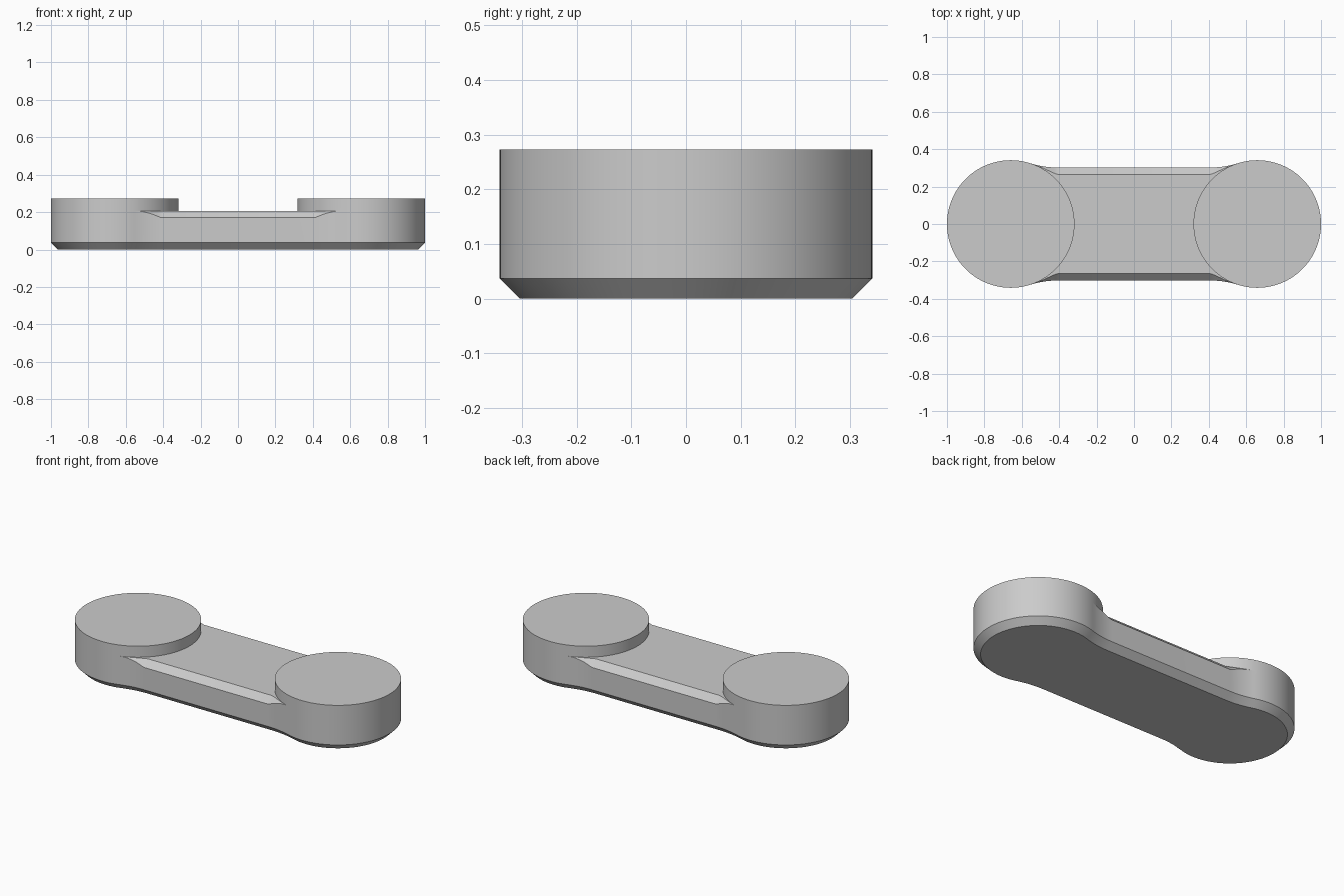
import bpy, bmesh
from math import sin, cos, acos, pi, hypot

if "Cube" in bpy.data.objects:
    bpy.data.objects.remove(bpy.data.objects["Cube"])

R, CX = 0.341, 0.659             # end boss radius and centre
H, F = 0.302, 0.50               # bar half width, fillet radius
CH, Z_BAR, Z_TOP = 0.037, 0.207, 0.273
N_ARC, N_FIL, N_IN = 36, 12, 48

t = acos((H + F) / (R + F))      # tangency angle of the fillet
a = pi / 2 + t
FX = CX - (R + F) * sin(t)       # fillet centre x
TX = CX - R * sin(t)             # tangent point x

# Quarter outline: (x, y, normal x, normal y, top chamfer size)
quarter = []
for i in range(N_ARC + 1):
    g = a * i / N_ARC
    quarter.append((CX + R * cos(g), R * sin(g), cos(g), sin(g), 0))
for i in range(1, N_FIL + 1):
    g = t * (1 - i / N_FIL)
    x, y = FX + F * sin(g), H + F - F * cos(g)
    gap = hypot(x - CX, y) - R
    c = min(CH * (TX - x) / (TX - FX), 0.75 * gap)
    quarter.append((x, y, -sin(g), cos(g), c))

upper = quarter + [(-x, y, -nx, ny, c) for x, y, nx, ny, c in reversed(quarter)]
outline = upper + [(x, -y, nx, -ny, c) for x, y, nx, ny, c in upper[-2:0:-1]]

bm = bmesh.new()


def face(points):
    bm.faces.new([bm.verts.new(p) for p in points])


def wall(low, high, closed=True):
    n = len(low)
    for i in range(n if closed else n - 1):
        j = (i + 1) % n
        face((low[i], low[j], high[j], high[i]))


def mirror(points, sx, sy):
    return [(sx * x, sy * y, z) for x, y, z in points]


# Outer skin: bottom chamfer, side wall, fading top chamfer on the bar
rings = [
    [(x - CH * nx, y - CH * ny, 0) for x, y, nx, ny, c in outline],
    [(x, y, CH) for x, y, nx, ny, c in outline],
    [(x, y, Z_BAR - c) for x, y, nx, ny, c in outline],
    [(x - c * nx, y - c * ny, Z_BAR) for x, y, nx, ny, c in outline],
]
face(rings[0][::-1])
for low, high in zip(rings, rings[1:]):
    wall(low, high)

# Bar top, bounded by the chamfer edges and the inner boss arcs
edge = rings[3][N_ARC:len(upper) - N_ARC]
inner = []
for i in range(N_IN + 1):
    g = a + (2 * pi - 2 * a) * i / N_IN
    inner.append((CX + R * cos(g), R * sin(g), Z_BAR))
face(edge + mirror(inner, -1, 1)[1:-1] + mirror(edge, 1, -1)[::-1] + inner[::-1][1:-1])

# Raised round bosses
arc = rings[3][:N_ARC + 1]
circle = mirror(arc, 1, -1)[:0:-1] + arc + inner[1:-1]
for s in (1, -1):
    base = mirror(circle, s, 1)
    top = [(x, y, Z_TOP) for x, y, z in base]
    wall(base, top)
    face(top)

bmesh.ops.remove_doubles(bm, verts=bm.verts[:], dist=1e-5)
bmesh.ops.recalc_face_normals(bm, faces=bm.faces[:])
mesh = bpy.data.meshes.new("link_arm")
bm.to_mesh(mesh)
bm.free()
arm = bpy.data.objects.new("link_arm", mesh)
bpy.context.collection.objects.link(arm)
bpy.context.view_layer.objects.active = arm
arm.select_set(True)
bpy.ops.object.shade_smooth_by_angle(angle=pi / 6)
